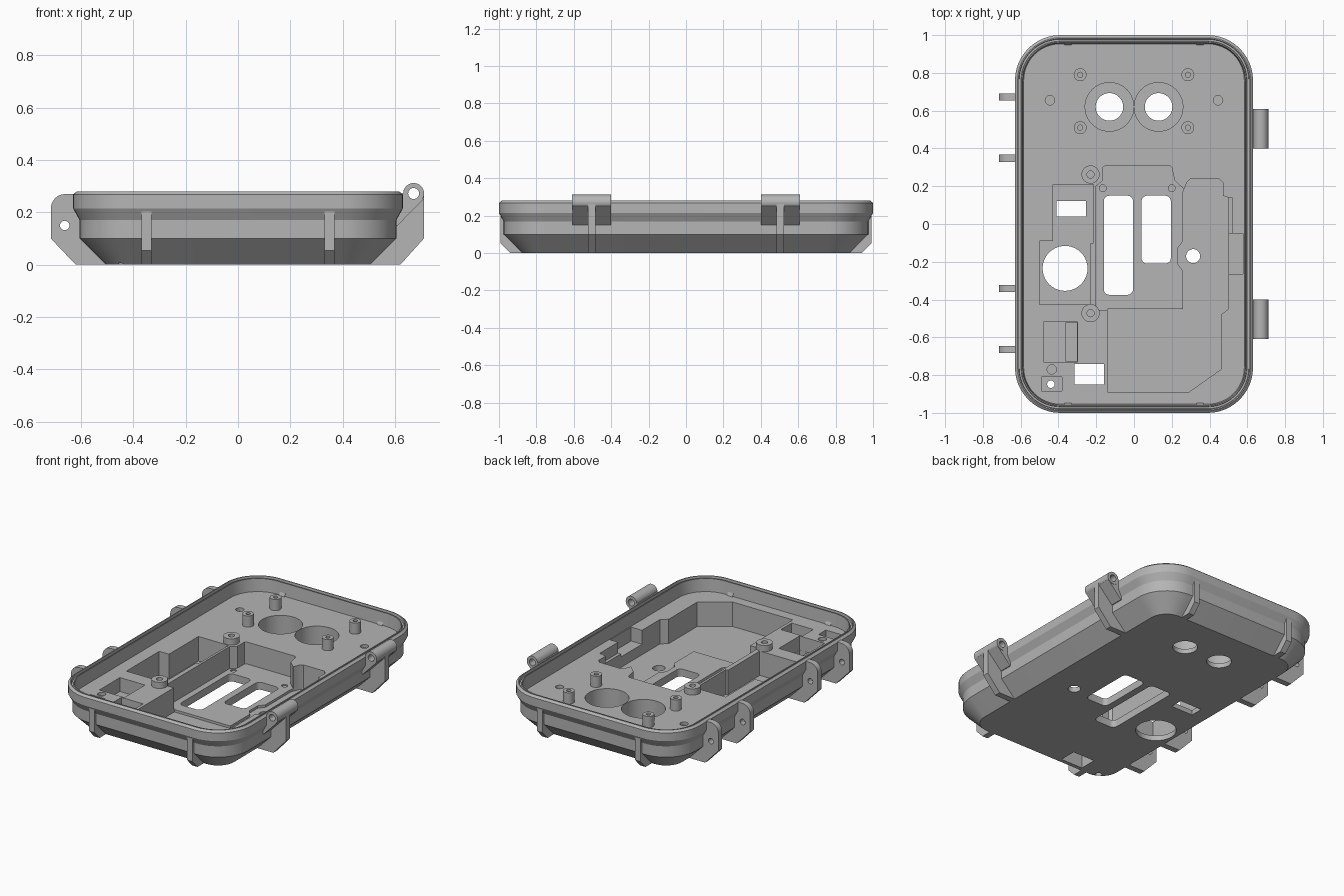
import bpy, bmesh
from math import cos, sin, pi

if "Cube" in bpy.data.objects:
    bpy.data.objects.remove(bpy.data.objects["Cube"])

grey = bpy.data.materials.new("plain grey")
grey.use_nodes = True
COLOUR = (0.46, 0.46, 0.46, 1)
grey.diffuse_color = COLOUR
grey.node_tree.nodes["Principled BSDF"].inputs["Base Color"].default_value = COLOUR
parts = []


def finish(name, bm):
    bmesh.ops.recalc_face_normals(bm, faces=bm.faces)
    mesh = bpy.data.meshes.new(name)
    bm.to_mesh(mesh)
    bm.free()
    mesh.materials.append(grey)
    ob = bpy.data.objects.new(name, mesh)
    bpy.context.collection.objects.link(ob)
    parts.append(ob)
    return ob


def loft(name, rings):
    """Closed solid through rings of 3D points with equal counts."""
    bm = bmesh.new()
    loops = [[bm.verts.new(p) for p in ring] for ring in rings]
    for a, b in zip(loops, loops[1:]):
        for i in range(len(a)):
            j = (i + 1) % len(a)
            bm.faces.new((a[i], a[j], b[j], b[i]))
    bm.faces.new(loops[0])
    bm.faces.new(loops[-1])
    return finish(name, bm)


def prism(name, pts, lo, hi, axis="z"):
    place = {"x": lambda p, t: (t, p[0], p[1]),
             "y": lambda p, t: (p[0], t, p[1]),
             "z": lambda p, t: (p[0], p[1], t)}[axis]
    return loft(name, [[place(p, t) for p in pts] for t in (lo, hi)])


def circle(x, y, r, n=40):
    return [(x + r * cos(2 * pi * i / n), y + r * sin(2 * pi * i / n)) for i in range(n)]


def round_rect(x0, x1, y0, y1, r, seg=6):
    pts = []
    corners = ((x1 - r, y1 - r), (x0 + r, y1 - r), (x0 + r, y0 + r), (x1 - r, y0 + r))
    for k, (cx, cy) in enumerate(corners):
        for i in range(seg + 1):
            a = pi / 2 * (k + i / seg)
            pts.append((cx + r * cos(a), cy + r * sin(a)))
    return pts


def cut(ob, pts, lo, hi, axis="z"):
    tool = prism("cutter", pts, lo, hi, axis)
    parts.remove(tool)
    tool.hide_render = True
    mod = ob.modifiers.new("cut", "BOOLEAN")
    mod.operation, mod.solver, mod.object = "DIFFERENCE", "EXACT", tool
    bpy.context.view_layer.objects.active = ob
    bpy.ops.object.modifier_apply(modifier=mod.name)
    bpy.data.objects.remove(tool)


def rect(x0, x1, y0, y1):
    return [(x0, y0), (x1, y0), (x1, y1), (x0, y1)]


# Case shell: tapered base, flared lip, grooved rim, raised inner floor
FLOOR, TOP = 0.19, 0.4
section = [(0.125, 0), (0.025, 0.1), (0.025, 0.17), (0, 0.215), (0, 0.268), (0.014, 0.28),
           (0.02, 0.28), (0.022, 0.262), (0.032, 0.262), (0.034, 0.272), (0.04, 0.272),
           (0.046, FLOOR)]
shell = loft("case_shell", [
    [(x, y, z) for x, y in round_rect(d - 0.63, 0.63 - d, d - 1, 1 - d, 0.24 - d, 12)]
    for d, z in section])

# Twin round recesses with through holes, shallow pin sockets
for s in (-1, 1):
    cut(shell, circle(s * 0.13, 0.62, 0.129), 0.03, TOP)
    cut(shell, circle(s * 0.13, 0.62, 0.073), -0.1, TOP)
    cut(shell, circle(s * 0.445, 0.655, 0.025, 20), 0.17, TOP)

# Large stepped pocket
main_pocket = [(-0.14, -0.89), (0.29, -0.89), (0.46, -0.77), (0.46, -0.48), (0.5, -0.45),
               (0.5, 0.14), (0.47, 0.15), (0.47, 0.22), (0.45, 0.24), (0.3, 0.24),
               (0.28, 0.22), (0.26, 0.17), (0.26, -0.09), (0.23, -0.13), (0.23, -0.21),
               (0.26, -0.25), (0.26, -0.45), (-0.14, -0.45)]
window_plate = [(-0.2, -0.455), (0.265, -0.455), (0.28, -0.1), (0.28, 0.17), (0.215, 0.23),
                (0.2, 0.3), (0.19, 0.31), (-0.15, 0.31), (-0.165, 0.3), (-0.165, 0.23),
                (-0.2, 0.2)]
cut(shell, main_pocket, 0.032, TOP)
cut(shell, window_plate, 0.048, TOP)
cut(shell, rect(0.49, 0.578, -0.265, -0.05), 0.1, TOP)
cut(shell, rect(0.49, 0.52, -0.05, 0.14), 0.12, TOP)

# Side pockets
cut(shell, rect(-0.43, -0.215, -0.1, 0.21), 0.031, TOP)
cut(shell, rect(-0.5, -0.23, -0.425, -0.09), 0.033, TOP)
cut(shell, rect(-0.48, -0.3, -0.73, -0.52), 0.1, TOP)
cut(shell, rect(-0.36, -0.301, -0.729, -0.521), 0.04, TOP)
cut(shell, rect(-0.49, -0.38, -0.885, -0.81), 0.14, TOP)
cut(shell, circle(-0.435, -0.77, 0.025, 20), 0.17, TOP)

# Openings through the base
for outline in (round_rect(-0.16, -0.005, -0.375, 0.15, 0.03),
                round_rect(0.04, 0.195, -0.21, 0.15, 0.03),
                rect(-0.41, -0.255, 0.04, 0.122),
                rect(-0.315, -0.16, -0.85, -0.74),
                circle(-0.365, -0.235, 0.119),
                circle(0.313, -0.17, 0.037),
                circle(-0.44, -0.848, 0.02, 20)):
    cut(shell, outline, -0.1, TOP)
for x in (-0.165, 0.2):
    cut(shell, circle(x, 0.19, 0.018, 20), 0.04, 0.1)


# Screw posts
def post(name, x, y, r, lo, hi):
    ob = prism(name, circle(x, y, r, 28), lo, hi)
    cut(ob, circle(x, y, r * 0.4, 20), hi - 0.06, TOP)


for x in (-0.285, 0.285):
    for y in (0.51, 0.79):
        post("small_post", x, y, 0.034, FLOOR - 0.02, 0.262)
for y in (0.262, -0.472):
    post("large_post", -0.23, y, 0.048, 0.04, 0.23)

# Ribs on the front and back ends
for s in (-1, 1):
    rib = [(s * y, z) for y, z in ((0.86, 0), (0.94, 0), (0.993, 0.055), (0.993, 0.22), (0.96, 0.22))]
    for x in (-0.35, 0.35):
        prism("end_rib", rib, x - 0.019, x + 0.019, "x")

# Latch lugs on the right side
lug = [(-0.5, 0), (-0.62, 0), (-0.715, 0.1), (-0.715, 0.215)]
lug += [(-0.66 - 0.055 * cos(a * pi / 12), 0.215 + 0.055 * sin(a * pi / 12)) for a in range(1, 7)]
lug += [(-0.615, 0.27), (-0.595, 0.18), (-0.595, 0.1)]
for y in (-0.665, -0.342, 0.348, 0.672):
    ob = prism("latch_lug", lug, y - 0.019, y + 0.019, "y")
    cut(ob, circle(-0.662, 0.15, 0.018, 20), -1, 1, "y")

# Hinge barrels, their wedges and ribs on the left side
hinge_rib = [(0.5, 0), (0.62, 0), (0.71, 0.1), (0.71, 0.27), (0.62, 0.26), (0.595, 0.18), (0.595, 0.1)]
wedge = [(0.6, 0.15), (0.61, 0.15), (0.708, 0.25), (0.66, 0.3), (0.62, 0.265), (0.6, 0.2)]
for y in (-0.505, 0.505):
    for ob in (prism("hinge_barrel", circle(0.671, 0.272, 0.04, 32), y - 0.105, y + 0.105, "y"),
               prism("hinge_wedge", wedge, y - 0.103, y + 0.103, "y"),
               prism("hinge_rib", hinge_rib, y - 0.02, y + 0.02, "y")):
        cut(ob, circle(0.671, 0.272, 0.021, 24), -1, 1, "y")

# Smooth the curved faces, keep edges sharp
bpy.ops.object.select_all(action="DESELECT")
for ob in parts:
    ob.select_set(True)
bpy.context.view_layer.objects.active = shell
bpy.ops.object.shade_smooth_by_angle(angle=pi / 7)
